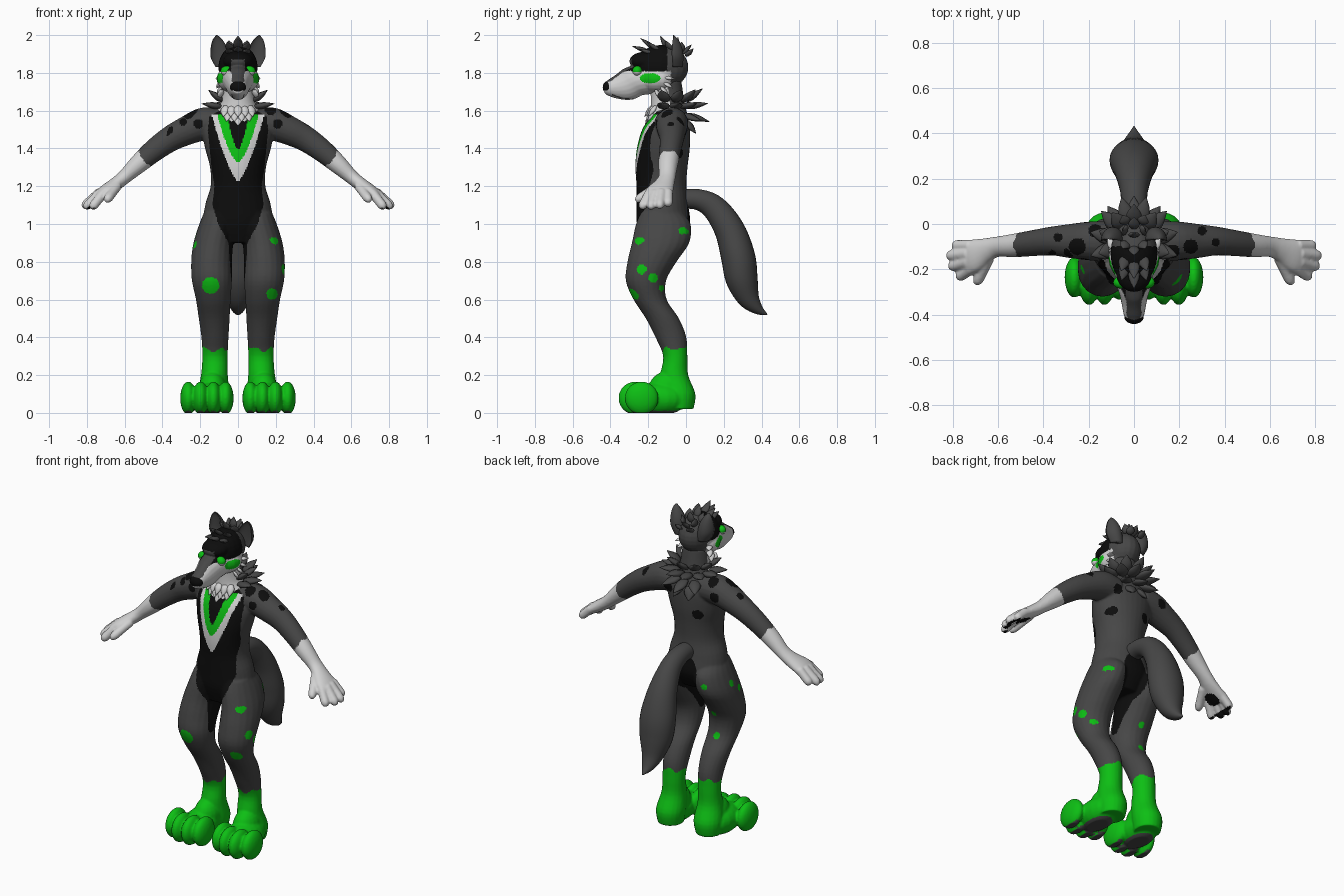
import bpy, bmesh, math
from math import sin, cos, pi, hypot
from mathutils import Vector, Matrix

if "Cube" in bpy.data.objects:
    bpy.data.objects.remove(bpy.data.objects["Cube"])

X, Y, Z = Vector((1, 0, 0)), Vector((0, 1, 0)), Vector((0, 0, 1))
SIDES = (1, -1)
CHARCOAL, BLACK, LIGHT, GREEN, EAR = range(5)
COLOURS = (("charcoal fur", (.062, .062, .062)), ("black fur", (.004, .004, .004)),
           ("light grey fur", (.64, .64, .64)), ("green fur", (.004, .52, .007)),
           ("inner ear grey", (.3, .3, .3)))


def make_material(name, rgb):
    m = bpy.data.materials.new(name)
    m.use_nodes = True
    m.diffuse_color = (*rgb, 1)
    bsdf = m.node_tree.nodes["Principled BSDF"]
    bsdf.inputs["Base Color"].default_value = (*rgb, 1)
    bsdf.inputs["Roughness"].default_value = .8
    return m


MATS = [make_material(*c) for c in COLOURS]


def resample(pts, k):
    """Catmull-Rom interpolation of path points that carry two radii."""
    out = []
    for i in range(len(pts) - 1):
        a, b, c, d = (pts[min(max(j, 0), len(pts) - 1)] for j in range(i - 1, i + 3))
        for s in range(k):
            t = s / k
            out.append([q + .5 * t * (r - p + t * (2 * p - 5 * q + 4 * r - w + t * (3 * (q - r) + w - p)))
                        for p, q, r, w in zip(a, b, c, d)])
    return out + [list(pts[-1])]


def tube(bm, pts, u=X, t=None, n=20, k=4):
    """Loft ellipses along (x, y, z, radius_u, radius_v) points."""
    pts = resample(pts, k)
    centres = [Vector(p[:3]) for p in pts]
    rings = []
    for i, p in enumerate(pts):
        d = t or (centres[min(i + 1, len(pts) - 1)] - centres[max(i - 1, 0)]).normalized()
        e = (u - d * u.dot(d)).normalized()
        f = d.cross(e)
        rings.append([bm.verts.new(centres[i] + e * max(p[3], .001) * cos(2 * pi * j / n)
                                   + f * max(p[4], .001) * sin(2 * pi * j / n)) for j in range(n)])
    for lo, hi in zip(rings, rings[1:]):
        for j in range(n):
            bm.faces.new((lo[j], lo[(j + 1) % n], hi[(j + 1) % n], hi[j]))
    bm.faces.new(rings[0][::-1])
    bm.faces.new(rings[-1])
    return rings


def blob(bm, centre, radii):
    bmesh.ops.create_uvsphere(bm, u_segments=20, v_segments=14, radius=1,
                              matrix=Matrix.Translation(centre) @ Matrix.Diagonal((*radii, 1)))


def tuft(bm, root, direction, length, width):
    d, root = Vector(direction).normalized(), Vector(root)
    u = d.cross(Z)
    shape = ((0, .5), (.35, 1), (.7, .65), (1, .02))
    tube(bm, [(*(root + d * length * f), width * g, width * g * .5) for f, g in shape],
         u if u.length > .1 else X, n=8, k=2)


def finish(name, bm, paint, voxel=0, smooth=4):
    bmesh.ops.recalc_face_normals(bm, faces=bm.faces)
    me = bpy.data.meshes.new(name)
    bm.to_mesh(me)
    bm.free()
    ob = bpy.data.objects.new(name, me)
    bpy.context.collection.objects.link(ob)
    if voxel:
        mod = ob.modifiers.new("merge", 'REMESH')
        mod.mode, mod.voxel_size = 'VOXEL', voxel
        mod = ob.modifiers.new("soften", 'SMOOTH')
        mod.factor, mod.iterations = .5, smooth
        bpy.context.view_layer.update()
        me = bpy.data.meshes.new_from_object(ob.evaluated_get(bpy.context.evaluated_depsgraph_get()))
        ob.modifiers.clear()
        ob.data = me
        for v in me.vertices:
            v.co.z = max(v.co.z, 0)
        me.update()
    me.materials.clear()
    for m in MATS:
        me.materials.append(m)
    for f in me.polygons:
        f.use_smooth = True
        f.material_index = paint(f.center, f.normal) if callable(paint) else paint
    return ob


# Fur spots: (axis, side, two coordinates across that axis, radius)
GREEN_SPOTS = ((1, -1, -.145, .675, .045), (1, -1, .18, .63, .03), (1, -1, .195, .91, .018),
               (0, 1, -.25, .91, .02), (0, 1, -.235, .76, .026), (0, 1, -.175, .715, .026),
               (0, 1, -.13, .66, .015), (0, 1, -.02, .965, .02), (0, -1, -.2, .89, .02),
               (0, -1, -.13, .94, .02), (1, 1, -.14, .95, .018), (1, 1, -.13, .74, .018),
               (1, 1, -.14, .6, .02), (1, 1, .17, .96, .015))
BLACK_SPOTS = ((2, 1, -.25, -.1, .037), (2, 1, -.335, -.06, .02), (2, 1, -.36, -.13, .015),
               (2, 1, .25, -.1, .032), (2, 1, .17, -.12, .03), (2, 1, .3, -.03, .02),
               (2, 1, .36, -.08, .018), (2, 1, -.17, -.03, .03), (1, -1, -.21, 1.53, .025),
               (1, -1, .21, 1.53, .025), (1, -1, -.29, 1.54, .02), (1, 1, -.08, 1.38, .03),
               (1, 1, .12, 1.5, .03), (1, 1, .13, 1.37, .025), (1, 1, -.2, 1.52, .03))
BELLY = ((.7, .035), (.9, .05), (1, .105), (1.1, .135), (1.2, .125), (1.3, .14),
         (1.4, .15), (1.5, .16), (1.57, .15), (1.6, .1))


def spotted(spots, p, n):
    for axis, s, a, b, r in spots:
        q = [p[i] for i in range(3) if i != axis]
        if n[axis] * s > .25 and p[axis] * s > (0, -9, 1.2)[axis] and hypot(q[0] - a, q[1] - b) < r:
            return True
    return False


def belly_width(z):
    for (z0, w0), (z1, w1) in zip(BELLY, BELLY[1:]):
        if z0 <= z <= z1:
            return w0 + (w1 - w0) * (z - z0) / (z1 - z0)
    return 0


def wedge(z, tip, height, width, power):
    return width * (max(z - tip, 0) / height) ** power


def paint_body(p, n):
    ax, z = abs(p.x), p.z
    if z < .5:                                          # socks and soles
        if z < .012 and n.z < -.7:
            return CHARCOAL
        if z < .345 + .2 * (p.y + .07) + .012 * sin(70 * p.x + 40 * p.y):
            return GREEN
    along = .78 * ax - .62 * z
    if ax > .4 and along > -.445 + .006 * sin(120 * p.y):   # gloves and paw pads
        palm = -.62 * n.x * math.copysign(1, p.x) - .78 * n.z > .45
        if palm and (along > -.08 or hypot(ax - .7, p.y + .145) < .042):
            return BLACK
        return LIGHT
    if z > 1.56 and n.y < .1 and ax < .06 + z - 1.56:   # throat
        return LIGHT
    if n.y < -.05 and 1.2 < z < 1.58:                   # layered chest bib
        if ax < wedge(z, 1.395, .15, .05, .6):
            return BLACK
        if ax < wedge(z, 1.33, .215, .1, .6):
            return GREEN
        if ax < wedge(z, 1.225, .32, .13, .7):
            return LIGHT
    if ax < belly_width(z) and (n.y < -.05 or z < .9):
        return BLACK
    if n.y > 0 and hypot(ax / .085, (z - .98) / .14) < 1:
        return BLACK
    if spotted(GREEN_SPOTS, p, n):
        return GREEN
    return BLACK if spotted(BLACK_SPOTS, p, n) else CHARCOAL


# Body: torso, legs, feet, arms and hands merged into one skin
bm = bmesh.new()
tube(bm, [(0, y, z, a, b) for y, z, a, b in (
    (-.13, .9, .12, .1), (-.12, 1, .18, .14), (-.125, 1.1, .174, .137), (-.13, 1.2, .145, .132),
    (-.13, 1.3, .148, .138), (-.12, 1.4, .174, .14), (-.105, 1.5, .19, .127), (-.09, 1.57, .15, .1),
    (-.095, 1.62, .1, .092), (-.1, 1.68, .085, .087), (-.11, 1.76, .08, .085))], t=Z, n=32)
LEG = ((.1, -.13, 1.06, .08, .11), (.105, -.12, 1, .1, .145), (.13, -.135, .9, .106, .152),
       (.14, -.18, .8, .108, .13), (.138, -.212, .7, .106, .107), (.131, -.19, .6, .092, .088),
       (.126, -.125, .5, .082, .088), (.122, -.08, .4, .072, .082), (.122, -.057, .3, .067, .064),
       (.125, -.062, .2, .071, .074), (.13, -.04, .1, .085, .09), (.132, -.04, .02, .075, .08))
ARM = ((.1, -.08, 1.53, .09, .08), (.18, -.075, 1.53, .087, .087), (.27, -.075, 1.495, .077, .077),
       (.36, -.075, 1.45, .064, .068), (.45, -.085, 1.385, .057, .06), (.53, -.095, 1.315, .052, .05),
       (.6, -.1, 1.25, .045, .038), (.65, -.115, 1.21, .054, .036), (.71, -.14, 1.17, .074, .033),
       (.745, -.15, 1.145, .07, .025))
FINGERS = ((.72, -.095, 1.17, .795, -.095, 1.1), (.73, -.13, 1.17, .82, -.14, 1.09),
           (.73, -.165, 1.165, .81, -.188, 1.085), (.715, -.195, 1.16, .775, -.235, 1.085),
           (.64, -.15, 1.2, .695, -.262, 1.125))
TOES = ((.263, -.235), (.198, -.268), (.13, -.268), (.066, -.245))
for s in SIDES:
    def flip(pts):
        return [(s * q[0], *q[1:]) for q in pts]
    tube(bm, flip(LEG), t=Z)
    tube(bm, flip(ARM), u=Y)
    for x0, y0, z0, x1, y1, z1 in FINGERS:
        a, b = Vector((s * x0, y0, z0)), Vector((s * x1, y1, z1))
        tube(bm, [(*a.lerp(b, f), r, r) for f, r in ((0, .026), (.5, .025), (.85, .024), (1.03, .012))],
             u=Y, n=12)
    blob(bm, (s * .15, -.14, .075), (.095, .15, .088))
    blob(bm, (s * .135, -.1, .12), (.075, .1, .1))
    for x, y in TOES:
        blob(bm, (s * x, y, .078), (.043, .09, .088))
finish("body", bm, paint_body, .0068)


# Head: skull, cheeks and tapering muzzle
def paint_head(p, n):
    ax = abs(p.x)
    if hypot((p.y + .19) / .055, (p.z - 1.772) / .027) < 1 and abs(n.x) > .2:
        return GREEN
    if -.39 < p.y < -.22 and ax > .02 and abs(p.z - 1.662 - 3 * (p.y + .3) ** 2) < .0035:
        return CHARCOAL
    if p.z > 1.81 and p.y < -.1:
        return CHARCOAL if ax < .036 and p.z < 1.87 else BLACK
    if p.y < -.08 and p.z < 1.81 and (n.z < .6 or ax > .045):
        return LIGHT
    return CHARCOAL


bm = bmesh.new()
blob(bm, (0, -.13, 1.83), (.104, .143, .118))
blob(bm, (0, -.15, 1.768), (.113, .11, .08))
blob(bm, (0, -.215, 1.862), (.08, .085, .05))
tube(bm, [(0, y, z, a, b) for y, z, a, b in (
    (-.15, 1.775, .095, .085), (-.25, 1.763, .081, .083), (-.31, 1.738, .064, .084),
    (-.36, 1.726, .053, .066), (-.405, 1.722, .044, .046), (-.43, 1.724, .03, .03))])
finish("head", bm, paint_head, .005)

bm = bmesh.new()
blob(bm, (0, -.41, 1.724), (.043, .031, .034))
finish("nose", bm, BLACK)

# Half-lidded eyes
bm = bmesh.new()
for s in SIDES:
    blob(bm, (s * .06, -.258, 1.81), (.032, .026, .027))


def paint_eye(p, n):
    if p.z > 1.806:
        return GREEN
    return BLACK if abs(abs(p.x) - .056) < .008 else LIGHT


finish("eyes", bm, paint_eye)

# Cupped ears
EAR_SEGS = 24
for s, name in ((1, "left_ear"), (-1, "right_ear")):
    bm = bmesh.new()
    rings = tube(bm, [(s * x, y, z, a, b) for x, y, z, a, b in (
        (.08, -.07, 1.83, .038, .05), (.094, -.075, 1.88, .05, .062), (.1, -.075, 1.93, .045, .055),
        (.108, -.07, 1.975, .026, .03), (.112, -.068, 2, .003, .003))], t=Z, n=EAR_SEGS)
    bm.faces.ensure_lookup_table()
    inner = [sin(2 * pi * (f.index % EAR_SEGS + .5) / EAR_SEGS) < -.45 for f in bm.faces]
    for ring in rings:
        cy = sum(v.co.y for v in ring) / EAR_SEGS
        for v in ring:
            if v.co.y < cy:
                v.co.y = cy + .45 * (cy - v.co.y)
    ear = finish(name, bm, CHARCOAL)
    for f, inside in zip(ear.data.polygons, inner):
        if inside and f.center.z < 1.985:
            f.material_index = LIGHT if f.center.z > 1.9 else EAR

# Crest of hair spikes on the crown
bm = bmesh.new()
for y, z, dy, dz, length in ((-.19, 1.91, -.9, .3, .1), (-.16, 1.925, -.7, .5, .1),
                             (-.1, 1.93, -.45, .8, .075), (-.05, 1.92, .1, .9, .07), (-.02, 1.9, .6, .6, .07)):
    for x in (-.034, 0, .034):
        tuft(bm, (x, y + abs(x) * .6, z - abs(x) * .3), (x * 7, dy, dz), length - abs(x) * .4, .026)
finish("hair", bm, CHARCOAL)

# Fur ruff around the back of the neck
bm = bmesh.new()
for z, lift, length, count in ((1.65, .65, .11, 7), (1.62, .15, .13, 8), (1.58, -.3, .13, 7), (1.55, -.85, .1, 6)):
    for i in range(count):
        a = (i / (count - 1) - .5) * 3.7
        out = Vector((sin(a) * cos(lift), cos(a) * cos(lift), sin(lift)))
        tuft(bm, (.085 * sin(a), -.085 + .085 * cos(a), z), out, length * (1 - .12 * abs(sin(a))), .036)
finish("neck_ruff", bm, CHARCOAL)

# Pale chest and cheek fluff
bm = bmesh.new()
for z, count, spread in ((1.625, 5, .065), (1.6, 4, .05), (1.575, 3, .03)):
    for i in range(count):
        x = (i / (count - 1) - .5) * 2 * spread
        tuft(bm, (x, -.18 + abs(x) * .3, z), (x * 3, -.55, -.8), .07, .024)
finish("chest_fluff", bm, LIGHT)
bm = bmesh.new()
for s in SIDES:
    for y, z, dz in ((-.11, 1.775, -.1), (-.115, 1.75, -.5), (-.13, 1.725, -.9), (-.16, 1.71, -1.3)):
        tuft(bm, (s * .085, y, z), (s * .45, .7, dz), .06, .02)
finish("cheek_fluff", bm, LIGHT)

# Bushy drooping tail
bm = bmesh.new()
tube(bm, [(0, *q) for q in ((-.05, 1.13, .05, .05), (.06, 1.13, .055, .055), (.15, 1.085, .062, .067),
                            (.23, .97, .085, .08), (.275, .83, .107, .09), (.295, .71, .1, .085),
                            (.33, .61, .066, .06), (.38, .55, .035, .03), (.43, .52, .003, .003))],
     n=28, k=6)
finish("tail", bm, CHARCOAL)
